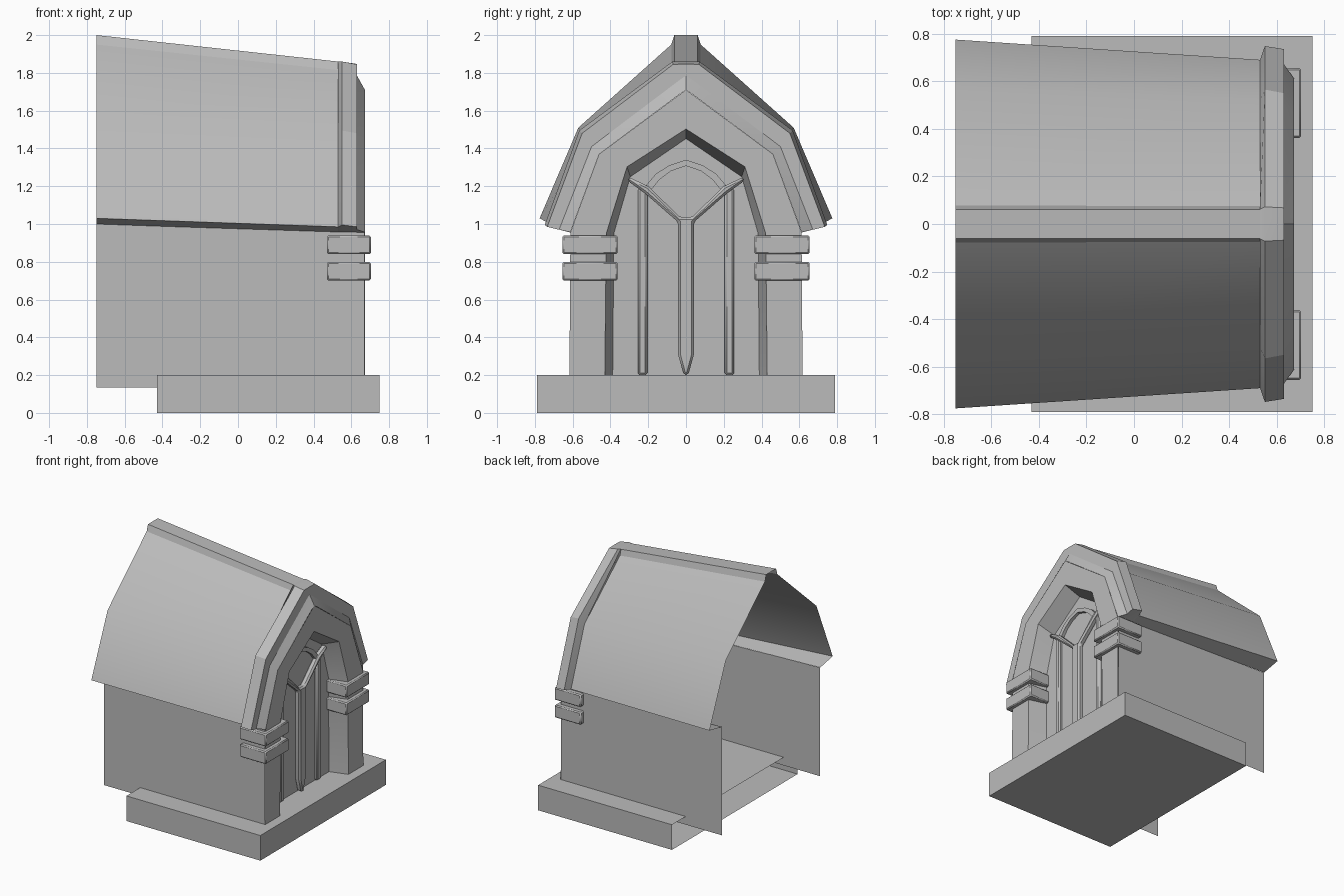
import bpy
import bmesh
import math

cube = bpy.data.objects.get("Cube")
if cube:
    bpy.data.objects.remove(cube)

stone = bpy.data.materials.new("grey stone")
stone.use_nodes = True
stone.diffuse_color = (0.5, 0.5, 0.5, 1)
stone.node_tree.nodes["Principled BSDF"].inputs["Base Color"].default_value = (0.5, 0.5, 0.5, 1)


def finish(name, bm, bevel=0):
    bmesh.ops.recalc_face_normals(bm, faces=bm.faces)
    mesh = bpy.data.meshes.new(name)
    bm.to_mesh(mesh)
    bm.free()
    mesh.materials.append(stone)
    obj = bpy.data.objects.new(name, mesh)
    bpy.context.collection.objects.link(obj)
    if bevel:
        mod = obj.modifiers.new("edge bevel", "BEVEL")
        mod.width = bevel
        mod.segments = 1
    bpy.ops.object.select_all(action="DESELECT")
    obj.select_set(True)
    bpy.context.view_layer.objects.active = obj
    bpy.ops.object.shade_smooth_by_angle(angle=math.radians(28))
    return obj


def mirrored(half):
    """Half outline from the middle outwards -> full outline across y."""
    return [(-y, z) for y, z in reversed(half)] + [(y, z) for y, z in half if y > 0]


def loft(name, stations, cap_last=False):
    """Skin a run of (x, half outline) stations."""
    bm = bmesh.new()
    rows = [[bm.verts.new((x, y, z)) for y, z in mirrored(half)] for x, half in stations]
    for a, b in zip(rows, rows[1:]):
        for i in range(len(a) - 1):
            bm.faces.new((a[i], a[i + 1], b[i + 1], b[i]))
    if cap_last:
        bm.faces.new(rows[-1])
    return finish(name, bm)


def prism(name, outline, x0, x1, bevel=0):
    """Extrude a closed (y, z) outline along x."""
    bm = bmesh.new()
    face = bm.faces.new([bm.verts.new((x0, y, z)) for y, z in outline])
    ext = bmesh.ops.extrude_face_region(bm, geom=[face])
    moved = [v for v in ext["geom"] if isinstance(v, bmesh.types.BMVert)]
    bmesh.ops.translate(bm, verts=moved, vec=(x1 - x0, 0, 0))
    return finish(name, bm, bevel)


def rect(y0, y1, z0, z1):
    return [(y0, z0), (y1, z0), (y1, z1), (y0, z1)]


# Base slab, open at the back
slab = prism("base_slab", rect(-0.79, 0.79, 0, 0.2), -0.43, 0.75)
bm = bmesh.new()
bm.from_mesh(slab.data)
back = [f for f in bm.faces if f.calc_center_median().x < -0.42]
bmesh.ops.delete(bm, geom=back, context="FACES_ONLY")
bm.to_mesh(slab.data)
bm.free()

# Roof shell with ridge cap and eave return
roof_front = [(0, 1.86), (0.062, 1.86), (0.075, 1.815), (0.52, 1.44), (0.69, 0.985), (0.61, 0.955)]
loft("roof", [
    (-0.75, [(0, 2), (0.062, 2), (0.078, 1.95), (0.57, 1.51), (0.775, 1.03), (0.62, 1.0)]),
    (0.53, roof_front),
])

# Side walls
for side, label in ((1, "left"), (-1, "right")):
    bm = bmesh.new()
    y = side * 0.617
    bm.faces.new([bm.verts.new(p) for p in (
        (-0.75, y, 0.135), (0.67, y, 0.135), (0.67, y, 0.955), (-0.75, y, 1.0))])
    finish(label + "_wall", bm)

# Raised gable trim and the bevel down to the facade
foot = (0.61, 0.955)
loft("gable_trim", [
    (0.53, roof_front[:2] + roof_front[3:]),
    (0.55, [(0, 1.86), (0.072, 1.86), (0.565, 1.495), (0.748, 0.995), foot]),
    (0.63, [(0, 1.847), (0.068, 1.845), (0.55, 1.48), (0.735, 0.985), foot]),
    (0.63, [(0, 1.785), (0.03, 1.765), (0.5, 1.41), (0.672, 0.97), foot]),
    (0.672, [(0, 1.71), (0.03, 1.69), (0.46, 1.37), (0.612, 0.957), foot]),
])

# Facade, door reveal and door panel
loft("facade_and_door", [
    (0.672, [(0, 1.71), (0.46, 1.37), (0.612, 0.955), (0.617, 0.2)]),
    (0.672, [(0, 1.503), (0.312, 1.303), (0.422, 0.95), (0.43, 0.2)]),
    (0.53, [(0, 1.452), (0.295, 1.25), (0.382, 0.95), (0.388, 0.2)]),
], cap_last=True)

# Pillar bands
for side, label in ((1, "left"), (-1, "right")):
    for z, level in ((0.70, "lower"), (0.84, "upper")):
        a, b = sorted((side * 0.362, side * 0.655))
        prism(f"{label}_{level}_band", rect(a, b, z, z + 0.1), 0.47, 0.703, 0.008)

# Door ribs: forked centre rib, side ribs and transom arch
fork = [(0.012, 0.2), (0.042, 0.31), (0.042, 1.01), (0.22, 1.165),
        (0.305, 1.225), (0.305, 1.25), (0.2, 1.2), (0.03, 1.035)]
prism("forked_rib", fork + [(-y, z) for y, z in reversed(fork)], 0.525, 0.575, 0.012)
for side, label in ((1, "left"), (-1, "right")):
    a, b = sorted((side * 0.205, side * 0.255))
    prism(label + "_door_rib", rect(a, b, 0.2, 1.19), 0.52, 0.555, 0.012)
arch = [(0, 1.34), (0.09, 1.31), (0.16, 1.265), (0.215, 1.2)]
inner = [(0, 1.308), (0.08, 1.28), (0.14, 1.235), (0.185, 1.18)]
prism("transom_arch", mirrored(arch) + mirrored(inner)[::-1], 0.525, 0.555)
